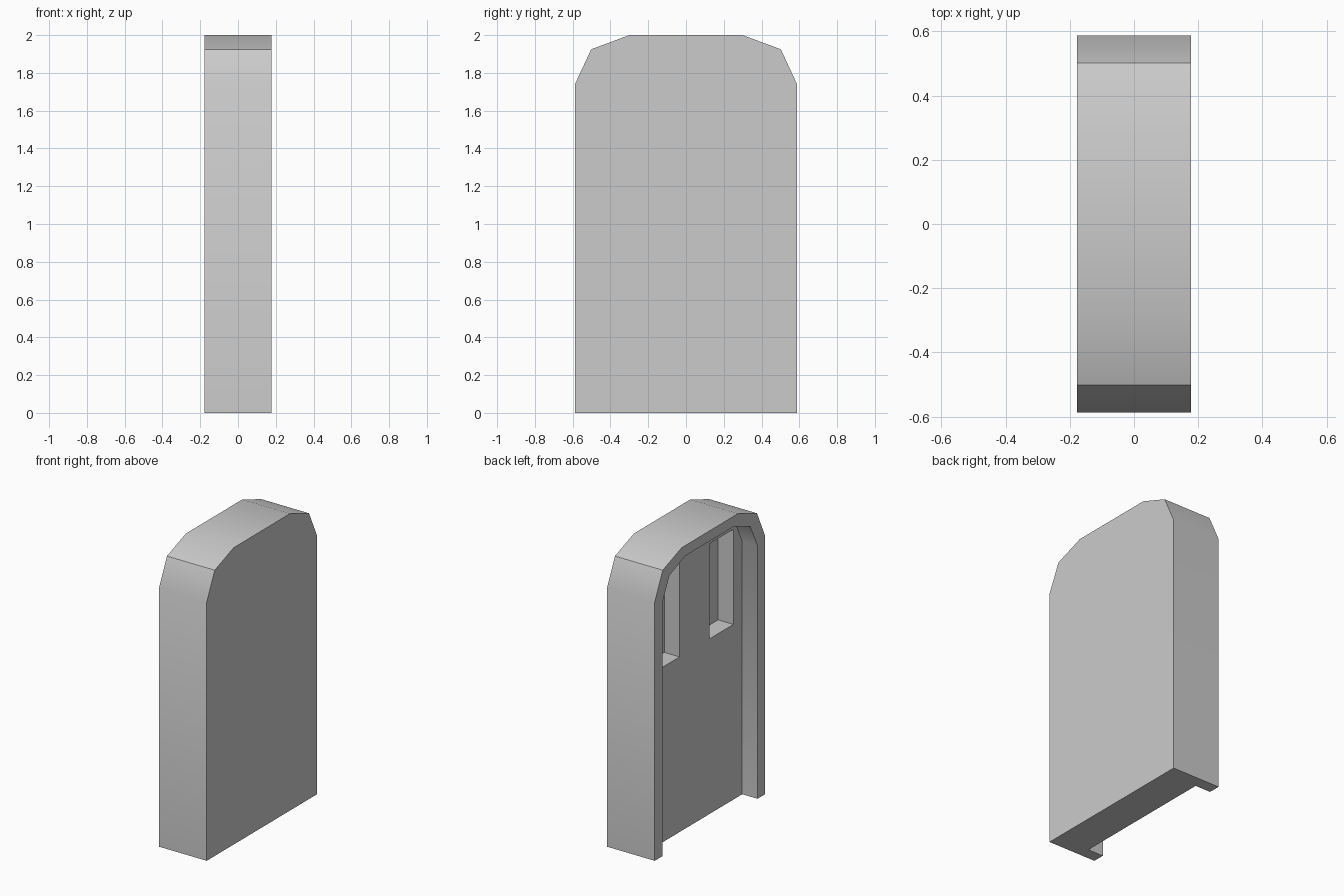
import bpy, bmesh, math

if "Cube" in bpy.data.objects:
    bpy.data.objects.remove(bpy.data.objects["Cube"])


def prism(name, profile, x0, x1):
    """Extrude a closed (y, z) profile along x."""
    bm = bmesh.new()
    face = bm.faces.new([bm.verts.new((x0, y, z)) for y, z in profile])
    ext = bmesh.ops.extrude_face_region(bm, geom=[face])
    verts = [v for v in ext["geom"] if isinstance(v, bmesh.types.BMVert)]
    bmesh.ops.translate(bm, verts=verts, vec=(x1 - x0, 0, 0))
    bmesh.ops.recalc_face_normals(bm, faces=bm.faces)
    mesh = bpy.data.meshes.new(name)
    bm.to_mesh(mesh)
    bm.free()
    obj = bpy.data.objects.new(name, mesh)
    bpy.context.collection.objects.link(obj)
    return obj


def arch(half, base):
    """Mirror half an arch outline across y = 0."""
    pts = [(half[0][0], base)] + half
    return pts + [(-y, z) for y, z in reversed(pts)]


def carve(target, cutter):
    cutter.hide_render = True
    mod = target.modifiers.new("carve", "BOOLEAN")
    mod.operation = "DIFFERENCE"
    mod.solver = "EXACT"
    mod.object = cutter
    bpy.context.view_layer.objects.active = target
    bpy.ops.object.modifier_apply(modifier=mod.name)
    bpy.data.objects.remove(cutter)


HALF_DEPTH = 0.178
PANEL_X = -0.064
WINDOW_X = 0.05

# Arched door slab
door = prism("arched_door", arch([(0.587, 1.742), (0.502, 1.925), (0.3, 2.0)], 0),
             -HALF_DEPTH, HALF_DEPTH)

# Recess that leaves a frame around the edge, open at the bottom
carve(door, prism("recess_cutter",
                  arch([(0.507, 1.705), (0.43, 1.862), (0.26, 1.93)], -0.1),
                  -0.3, PANEL_X))

# Two window pockets in the recessed panel
for s in (-1, 1):
    y0, y1 = s * 0.16, s * 0.413
    carve(door, prism("window_cutter",
                      [(y0, 1.18), (y1, 1.18), (y1, 1.82), (y0, 1.82)],
                      -0.12, WINDOW_X))

# Soft shading over the shallow arch corners
bpy.ops.object.select_all(action="DESELECT")
door.select_set(True)
bpy.context.view_layer.objects.active = door
bpy.ops.object.shade_smooth_by_angle(angle=math.radians(30))
